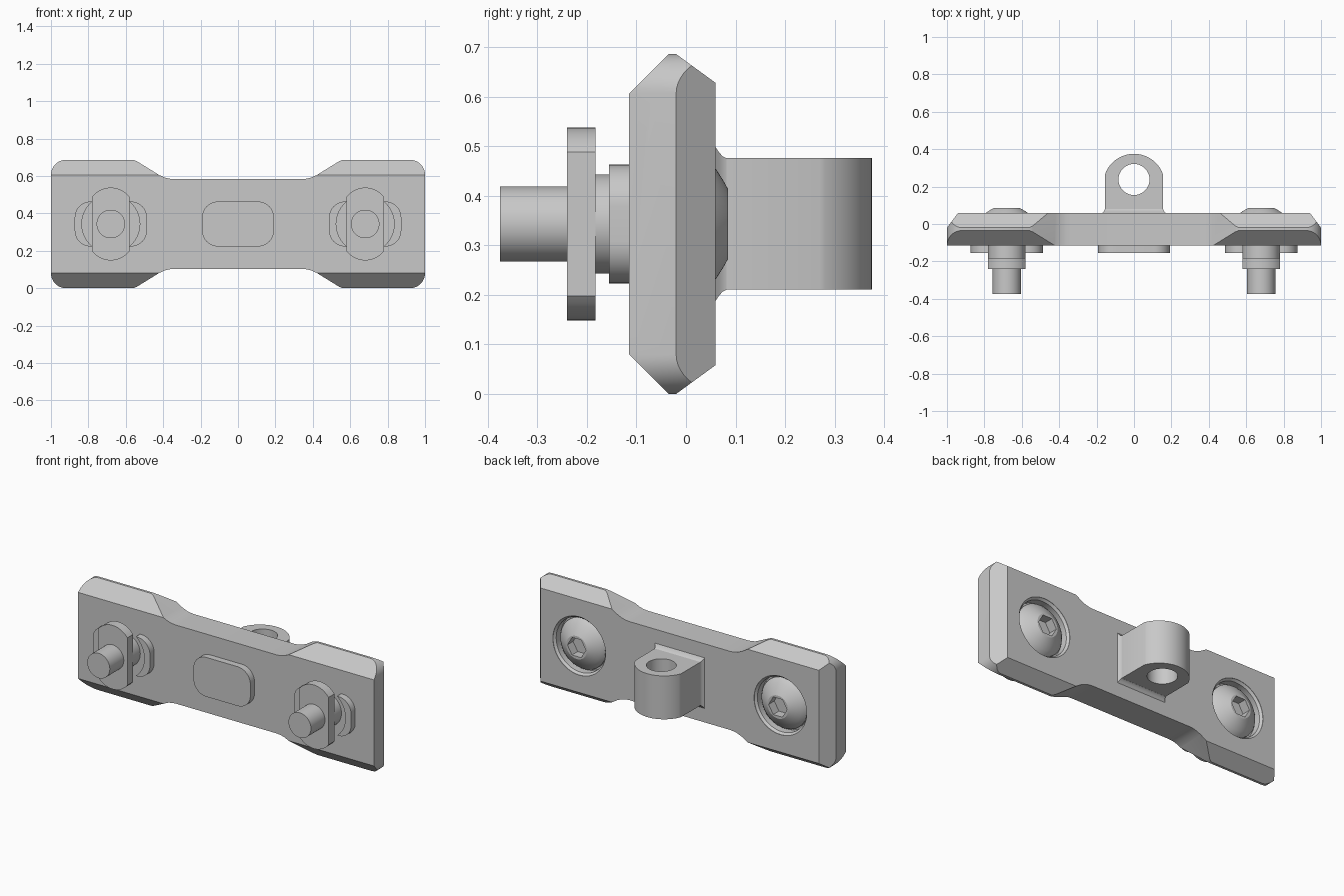
import bpy, bmesh, math

if "Cube" in bpy.data.objects:
    bpy.data.objects.remove(bpy.data.objects["Cube"])

grey = bpy.data.materials.new("light_grey")
grey.diffuse_color = (0.58, 0.58, 0.58, 1)
grey.use_nodes = True
grey.node_tree.nodes["Principled BSDF"].inputs["Base Color"].default_value = grey.diffuse_color
ZC = 0.343          # mid height
SX = 0.68           # screw distance from centre


def loft(name, rings):
    """Closed solid through matching rings of 3D points."""
    bm = bmesh.new()
    vs = [[bm.verts.new(p) for p in r] for r in rings]
    n = len(vs[0])
    for a, b in zip(vs, vs[1:]):
        for i in range(n):
            j = (i + 1) % n
            bm.faces.new((a[i], a[j], b[j], b[i]))
    bm.faces.new(vs[0])
    bm.faces.new(vs[-1])
    bmesh.ops.recalc_face_normals(bm, faces=bm.faces)
    me = bpy.data.meshes.new(name)
    bm.to_mesh(me)
    bm.free()
    me.materials.append(grey)
    ob = bpy.data.objects.new(name, me)
    bpy.context.collection.objects.link(ob)
    return ob


def prism(name, pts, a, b, axis="y"):
    place = {"x": lambda p, t: (t, p[0], p[1]),
             "y": lambda p, t: (p[0], t, p[1]),
             "z": lambda p, t: (p[0], p[1], t)}[axis]
    return loft(name, [[place(p, t) for p in pts] for t in (a, b)])


def arc(cx, cy, r, a0, a1, n=12):
    return [(cx + r * math.cos(math.radians(a0 + (a1 - a0) * i / n)),
             cy + r * math.sin(math.radians(a0 + (a1 - a0) * i / n))) for i in range(n + 1)]


def circle(cx, cy, r, n=64):
    return arc(cx, cy, r, 0, 360, n)[:-1]


def lathe(name, x, profile, n=64):
    """Solid turned about a y-parallel axis; profile is (radius, y)."""
    return loft(name, [[(u, y, v) for u, v in circle(x, ZC, r, n)] for r, y in profile])


def rounded(cx, cz, hx, hz, r):
    return (arc(cx + hx - r, cz + hz - r, r, 0, 90) + arc(cx - hx + r, cz + hz - r, r, 90, 180)
            + arc(cx - hx + r, cz - hz + r, r, 180, 270) + arc(cx + hx - r, cz - hz + r, r, 270, 360))


def boolean(ob, cutter, op="DIFFERENCE"):
    m = ob.modifiers.new("cut", "BOOLEAN")
    m.operation, m.solver, m.object = op, "EXACT", cutter
    bpy.context.view_layer.objects.active = ob
    bpy.ops.object.modifier_apply(modifier=m.name)
    bpy.data.objects.remove(cutter)


# Body: waisted outline, trimmed by the chamfered side and top profiles
H = 0.686
quarter = [(0.34, 0.583), (0.365, 0.585), (0.39, 0.591), (0.42, 0.604), (0.54, 0.678), (0.56, H)]
quarter += arc(0.92, H - 0.08, 0.08, 90, 0)
right = quarter + [(x, H - z) for x, z in reversed(quarter)]
outline = right + [(-x, z) for x, z in reversed(right)]
body = prism("body", outline, -0.115, 0.06)
side = [(-0.115, 0.08), (-0.035, 0), (-0.02, 0), (0.08, 0.073)]
boolean(body, prism("side_trim", side + [(y, H - z) for y, z in reversed(side)], -1.2, 1.2, "x"),
        "INTERSECT")
top = [(1, -0.2), (1, -0.02), (0.925, 0.08)]
boolean(body, prism("end_trim", top + [(-x, y) for x, y in reversed(top)], -0.2, 0.9, "z"),
        "INTERSECT")

# Centre locating boss
prism("centre_boss", rounded(0, ZC, 0.192, 0.12, 0.085), -0.155, -0.1)

for s, tag in ((-1, "left"), (1, "right")):
    x = s * SX
    # Recess for the screw head
    boolean(body, lathe("recess", x, [(0.166, 0.0), (0.166, 0.045), (0.178, 0.058), (0.178, 0.1)]))
    # Button screw head with hex socket
    head = lathe(tag + "_screw_head", x, [(0.155, -0.02), (0.155, 0.02), (0.147, 0.031),
                                         (0.13, 0.047), (0.107, 0.063), (0.085, 0.077), (0.07, 0.085)])
    boolean(head, prism("socket", circle(x, ZC, 0.062, 6), 0.03, 0.12))
    # Pair of locating lugs with a round clearance between them
    lugs = prism(tag + "_lugs", rounded(x, ZC, 0.193, 0.12, 0.085), -0.155, -0.1)
    boolean(lugs, lathe("clearance", x, [(0.155, -0.2), (0.155, -0.09)]))
    # Collar, clamping nut and screw end
    lathe(tag + "_collar", x, [(0.1, -0.19), (0.1, -0.1)])
    nut = arc(x, ZC + 0.07, 0.125, 36.9, 143.1) + arc(x, ZC - 0.07, 0.125, 216.9, 323.1)
    prism(tag + "_clamp_nut", nut, -0.24, -0.183)
    lathe(tag + "_screw_end", x, [(0.076, -0.375), (0.076, -0.2)])

# Rear mounting tab with a vertical hole
a = math.degrees(math.asin(0.06 / 0.165))
tab = prism("rear_tab", [(-0.155, 0.04), (0.155, 0.04)] + arc(0, 0.21, 0.165, a, 180 - a, 32),
            0.211, 0.476, "z")
boolean(tab, prism("tab_hole", circle(0, 0.238, 0.083), 0.1, 0.6, "z"))
# Filleted foot of the tab
loft("tab_foot", [[(sx * (0.155 + d * 0.6), y, ZC + sz * (0.1325 + d))
                   for sx, sz in ((-1, -1), (1, -1), (1, 1), (-1, 1))]
                  for d, y in ((0.022, 0.05), (0.022, 0.06), (0.012, 0.067), (0.004, 0.074), (0, 0.082))])

# Smooth the curved faces, keep the edges sharp
bpy.ops.object.select_all(action="DESELECT")
for ob in bpy.context.collection.objects:
    ob.select_set(True)
    bpy.context.view_layer.objects.active = ob
bpy.ops.object.shade_smooth_by_angle(angle=math.radians(25))
